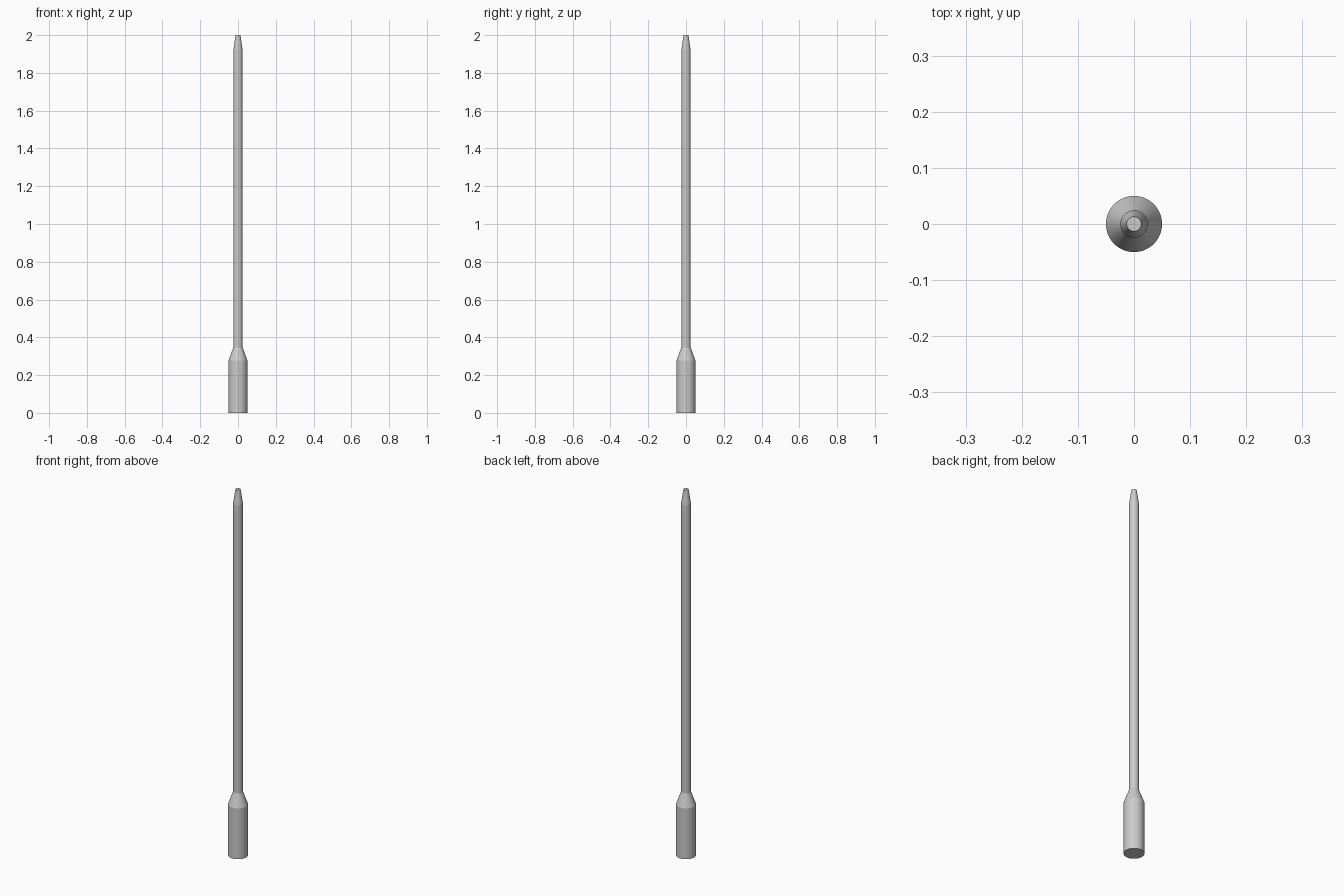
import bpy, bmesh
from math import pi, radians

if "Cube" in bpy.data.objects:
    bpy.data.objects.remove(bpy.data.objects["Cube"])

SIDES = 64


def lathe(name, profile):
    """Spin an (r, z) profile round the z axis and cap both ends."""
    bm = bmesh.new()
    verts = [bm.verts.new((r, 0, z)) for r, z in profile]
    edges = [bm.edges.new(pair) for pair in zip(verts, verts[1:])]
    bmesh.ops.spin(bm, geom=verts + edges, cent=(0, 0, 0), axis=(0, 0, 1),
                   angle=2 * pi, steps=SIDES, use_merge=False)
    bmesh.ops.remove_doubles(bm, verts=bm.verts[:], dist=1e-5)
    bmesh.ops.holes_fill(bm, edges=[e for e in bm.edges if e.is_boundary], sides=0)
    bmesh.ops.recalc_face_normals(bm, faces=bm.faces[:])
    mesh = bpy.data.meshes.new(name)
    bm.to_mesh(mesh)
    bm.free()
    obj = bpy.data.objects.new(name, mesh)
    bpy.context.collection.objects.link(obj)
    bpy.ops.object.select_all(action='DESELECT')
    obj.select_set(True)
    bpy.context.view_layer.objects.active = obj
    bpy.ops.object.shade_smooth_by_angle(angle=radians(8))
    return obj


# Thick handle, sloped shoulder, slim shaft and blunt tapered tip
lathe("tapered_rod", [(0.05, 0), (0.05, 0.278), (0.0245, 0.347),
                      (0.0245, 1.922), (0.013, 2.0)])
